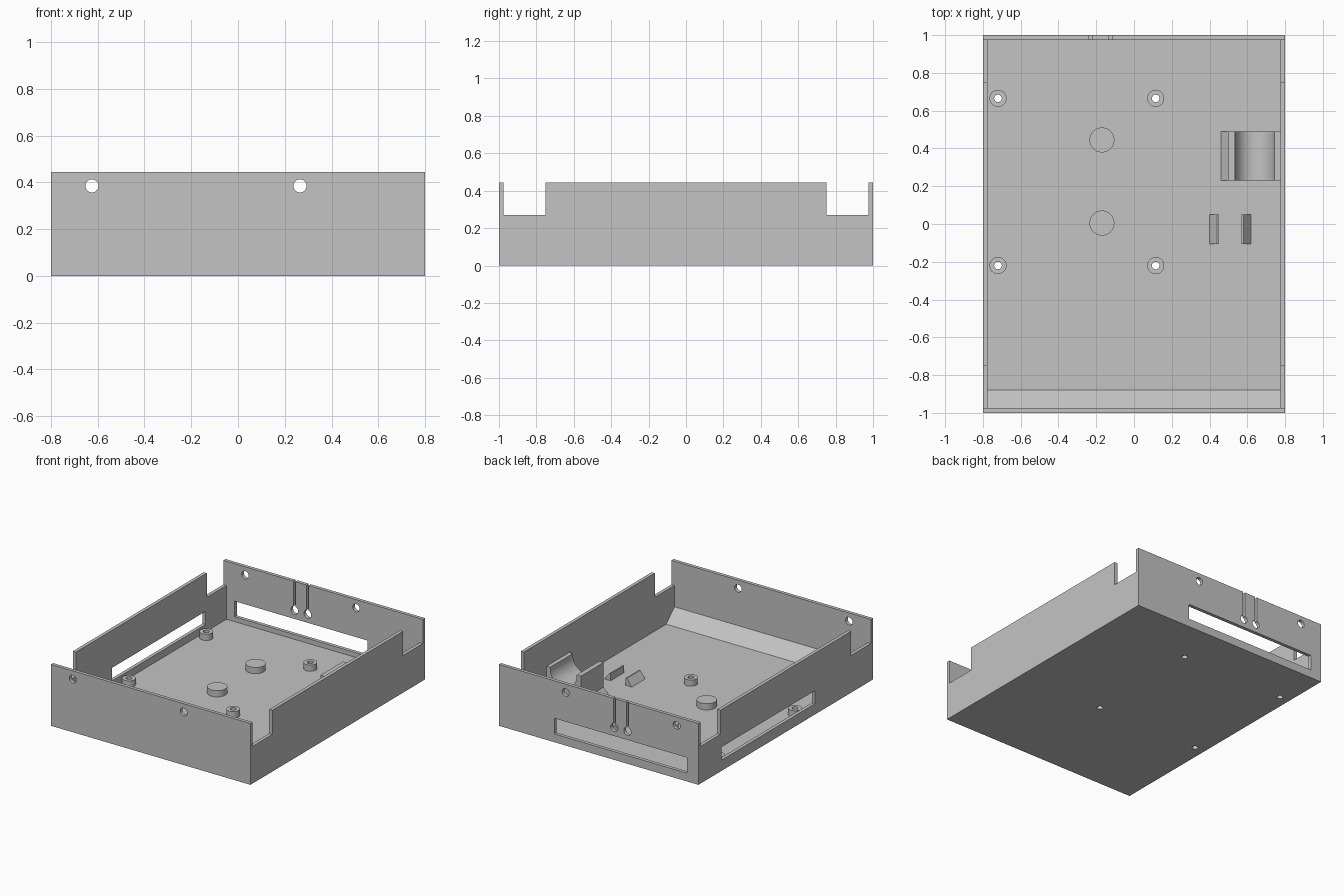
import bpy, bmesh, math
from mathutils import Matrix, Vector

cube = bpy.data.objects.get("Cube")
if cube:
    bpy.data.objects.remove(cube, do_unlink=True)

grey = bpy.data.materials.new("plain grey")
grey.use_nodes = True
COLOUR = (0.55, 0.55, 0.55, 1)
grey.diffuse_color = COLOUR
grey.node_tree.nodes["Principled BSDF"].inputs["Base Color"].default_value = COLOUR


def finish(name, bm):
    bmesh.ops.recalc_face_normals(bm, faces=bm.faces[:])
    mesh = bpy.data.meshes.new(name)
    bm.to_mesh(mesh)
    bm.free()
    mesh.materials.append(grey)
    obj = bpy.data.objects.new(name, mesh)
    bpy.context.scene.collection.objects.link(obj)
    return obj


def box(name, x, y, z):
    """Box from (min, max) pairs."""
    bm = bmesh.new()
    bmesh.ops.create_cube(bm, size=1)
    for v in bm.verts:
        v.co = Vector([(a + b) / 2 + c * (b - a) for (a, b), c in zip((x, y, z), v.co)])
    return finish(name, bm)


def cylinder(name, centre, radius, depth, along_y=False):
    bm = bmesh.new()
    turn = Matrix.Rotation(math.pi / 2, 4, 'X') if along_y else Matrix()
    bmesh.ops.create_cone(bm, cap_ends=True, segments=48, radius1=radius, radius2=radius,
                          depth=depth, matrix=Matrix.Translation(centre) @ turn)
    return finish(name, bm)


def prism(name, profile, start, end, axis):
    """Extrude a profile along x (points are y, z) or along y (points are x, z)."""
    bm = bmesh.new()
    place = (lambda a, b: (start, a, b)) if axis == 'X' else (lambda a, b: (a, start, b))
    face = bm.faces.new([bm.verts.new(place(a, b)) for a, b in profile])
    moved = bmesh.ops.extrude_face_region(bm, geom=[face])["geom"]
    shift = Vector((end - start, 0, 0) if axis == 'X' else (0, end - start, 0))
    bmesh.ops.translate(bm, vec=shift, verts=[g for g in moved if isinstance(g, bmesh.types.BMVert)])
    return finish(name, bm)


def select(obj):
    bpy.ops.object.select_all(action='DESELECT')
    obj.select_set(True)
    bpy.context.view_layer.objects.active = obj


def cut(obj, cutters):
    select(obj)
    for cutter in cutters:
        mod = obj.modifiers.new("cut", 'BOOLEAN')
        mod.operation = 'DIFFERENCE'
        mod.solver = 'EXACT'
        mod.object = cutter
        bpy.ops.object.modifier_apply(modifier=mod.name)
        bpy.data.objects.remove(cutter, do_unlink=True)


def smooth(obj):
    select(obj)
    bpy.ops.object.shade_smooth_by_angle(angle=math.radians(30))


W, L, H, T = 0.8, 1.0, 0.445, 0.025      # half width, half length, height, wall
POSTS = [(x, y) for x in (-0.72, 0.115) for y in (-0.22, 0.665)]

# Open tray
tray = box("tray", (-W, W), (-L, L), (0, H))
cutters = [box("cavity", (T - W, W - T), (T - L, L - T), (T, 1))]
# Corner notches in the side walls
for s in (-1, 1):
    cutters.append(box("notch", (-1, 1), sorted((s * 0.75, s * (L - T))), (0.27, 1)))
# Connector openings in the back and side walls
cutters.append(box("back_opening", (-0.71, 0.355), (0.9, 1.1), (0.06, 0.173)))
cutters.append(box("side_opening", (-0.9, -0.7), (-0.335, 0.735), (0.078, 0.173)))
# Screw holes through front and back walls
for x in (-0.625, 0.265):
    cutters.append(cylinder("wall_hole", (x, 0, 0.385), 0.028, 2.4, True))
# Keyhole cable slits
for x in (-0.23, -0.125):
    cutters.append(cylinder("slit_end", (x, 1, 0.235), 0.029, 0.2, True))
    cutters.append(box("slit", (x - 0.008, x + 0.008), (0.9, 1.1), (0.235, 0.6)))
for x, y in POSTS:
    cutters.append(cylinder("floor_hole", (x, y, 0), 0.02, 0.3))
cut(tray, cutters)
smooth(tray)

# Sloped fillet along the front wall
prism("front_fillet", [(T - L, T), (-0.88, T), (T - L, 0.115)], T - W, W - T, 'X')

# Hollow mounting posts
for x, y in POSTS:
    post = cylinder("mounting_post", (x, y, 0.0475), 0.045, 0.045)
    cut(post, [cylinder("post_hole", (x, y, 0), 0.02, 0.3)])
    smooth(post)

# Solid support discs
for y in (0.005, 0.445):
    smooth(cylinder("support_disc", (-0.17, y, 0.0475), 0.066, 0.045))

# Cradle with a round channel and a sloped foot
TOP, MID, R = 0.245, 0.64, 0.105
arc = [(MID - R * math.cos(math.pi * i / 24), 0.23 - R * math.sin(math.pi * i / 24))
       for i in range(25)]
outline = [(0.46, T), (0.5, 0.067), (0.5, TOP), (MID - R, TOP)] + arc
outline += [(MID + R, TOP), (W - T, TOP), (W - T, T)]
smooth(prism("cradle", outline, 0.23, 0.49, 'Y'))

# Pair of mirrored wedge clips
for s in (-1, 1):
    wedge = [(0.06, T), (0.06, 0.077), (0.07, 0.077), (0.11, T)]
    prism("wedge_clip", [(0.51 + s * x, z) for x, z in wedge], -0.105, 0.05, 'Y')
